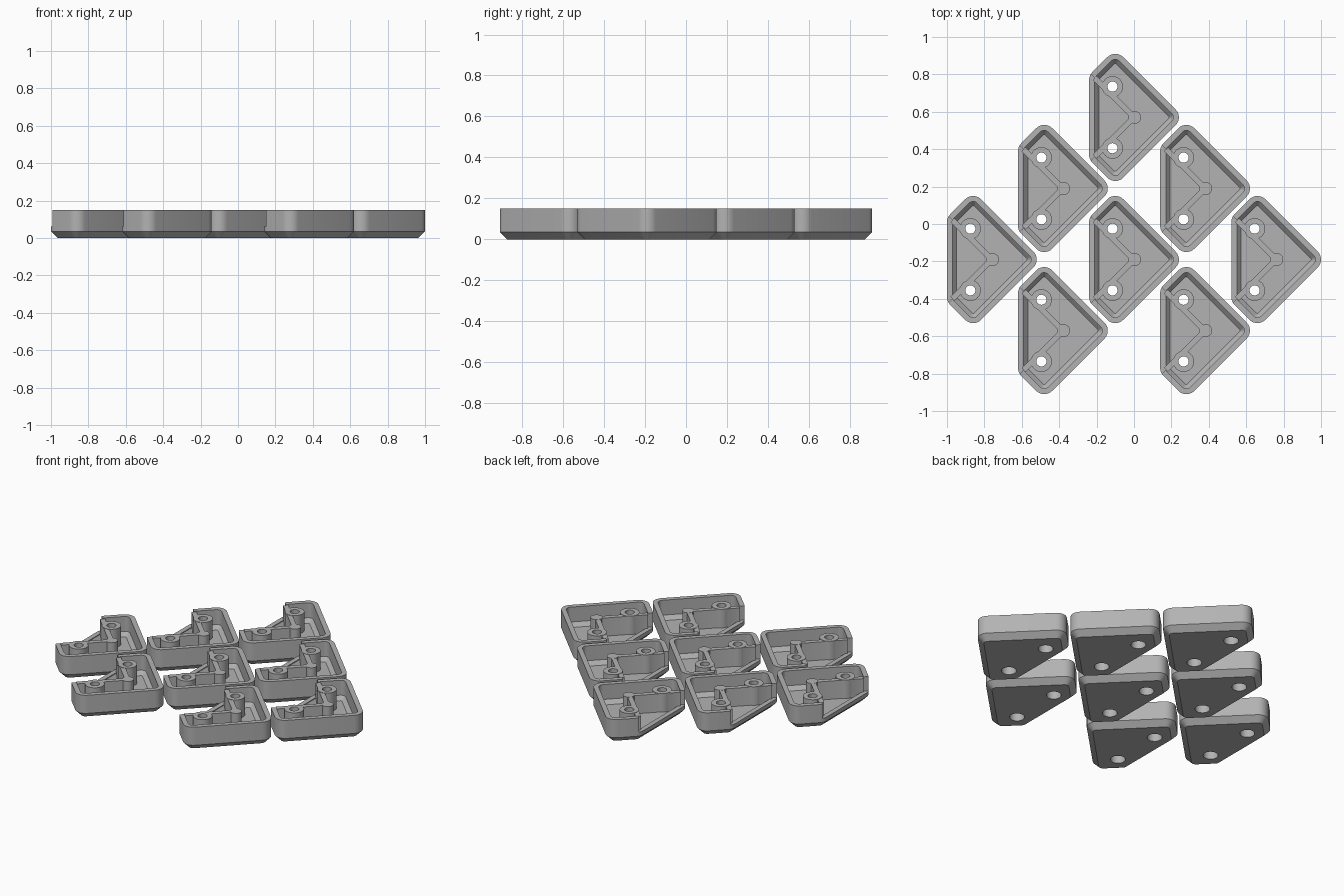
import bpy, bmesh, math

if "Cube" in bpy.data.objects:
    bpy.data.objects.remove(bpy.data.objects["Cube"])

grey = bpy.data.materials.new("mid grey")
grey.diffuse_color = (0.45, 0.45, 0.45, 1)
grey.use_nodes = True
grey.node_tree.nodes["Principled BSDF"].inputs["Base Color"].default_value = grey.diffuse_color

# core outline of one bracket, counter-clockwise; the radius is added around it
CORE = [(0.18, 0), (-0.10, 0.28), (-0.18, 0.20), (-0.18, -0.20), (-0.10, -0.28)]
RADIUS = 0.06


def new_object(name, bm):
    bmesh.ops.recalc_face_normals(bm, faces=bm.faces)
    mesh = bpy.data.meshes.new(name)
    bm.to_mesh(mesh)
    bm.free()
    ob = bpy.data.objects.new(name, mesh)
    bpy.context.collection.objects.link(ob)
    return ob


def outline(inset, steps=7):
    """Rounded outline, moved inward by the inset."""
    r, pts, n = RADIUS - inset, [], len(CORE)
    for i, (x, y) in enumerate(CORE):
        px, py = CORE[i - 1]
        nx, ny = CORE[(i + 1) % n]
        a = math.atan2(y - py, x - px) - math.pi / 2
        b = math.atan2(ny - y, nx - x) - math.pi / 2
        b = a + (b - a) % (2 * math.pi)
        for s in range(steps + 1):
            t = a + (b - a) * s / steps
            pts.append((x + r * math.cos(t), y + r * math.sin(t)))
    return pts


def loft(name, profile):
    bm = bmesh.new()
    rings = [[bm.verts.new((x, y, z)) for x, y in outline(d)] for d, z in profile]
    for lo, hi in zip(rings, rings[1:]):
        for i in range(len(lo)):
            j = (i + 1) % len(lo)
            bm.faces.new((lo[i], lo[j], hi[j], hi[i]))
    bm.faces.new(rings[0])
    bm.faces.new(rings[-1])
    return new_object(name, bm)


def prism(name, pts, z0, z1):
    bm = bmesh.new()
    face = bm.faces.new([bm.verts.new((x, y, z0)) for x, y in pts])
    top = bmesh.ops.extrude_face_region(bm, geom=[face])["geom"]
    bmesh.ops.translate(bm, vec=(0, 0, z1 - z0),
                        verts=[v for v in top if isinstance(v, bmesh.types.BMVert)])
    return new_object(name, bm)


def cylinder(name, x, y, r, z0, z1, n=32):
    pts = [(x + r * math.cos(2 * math.pi * i / n),
            y + r * math.sin(2 * math.pi * i / n)) for i in range(n)]
    return prism(name, pts, z0, z1)


# tray: chamfered underside, full-height wall, sloped edge around the floor
tray = loft("tray", [(0.035, 0), (0, 0.035), (0, 0.15), (0.03, 0.15),
                     (0.03, 0.055), (0.052, 0.03)])
helpers = []


def combine(helper, operation):
    mod = tray.modifiers.new(helper.name, 'BOOLEAN')
    mod.operation = operation
    mod.solver = 'EXACT'
    mod.object = helper
    helper.hide_render = True
    helpers.append(helper)


# open the long side down to a low lip
combine(prism("side_opening", [(0, 0), (-0.4, 0.4), (-0.4, -0.4)], 0.06, 0.3), 'DIFFERENCE')

# bent rib from corner to corner, with a round post at its bend
upper = [(0.0212, 0), (-0.199, 0.2205), (-0.2205, 0.199), (-0.0212, 0)]
lower = [(x, -y) for x, y in reversed(upper[1:3])]
combine(prism("bent_rib", upper + lower, 0.02, 0.146), 'UNION')
combine(cylinder("bend_post", 0.004, 0, 0.034, 0.021, 0.147), 'UNION')

# screw bosses, through holes and wider recesses from below
for s in (-1, 1):
    combine(cylinder("screw_boss", -0.115, s * 0.165, 0.056, 0.022, 0.148), 'UNION')
for s in (-1, 1):
    combine(cylinder("screw_hole", -0.115, s * 0.165, 0.027, -0.1, 0.3), 'DIFFERENCE')
    combine(cylinder("screw_recess", -0.115, s * 0.165, 0.043, -0.1, 0.09), 'DIFFERENCE')

# bake the finished bracket and remove the helpers
graph = bpy.context.evaluated_depsgraph_get()
graph.update()
bracket_mesh = bpy.data.meshes.new_from_object(tray.evaluated_get(graph))
bracket_mesh.name = "corner_bracket"
bracket_mesh.materials.clear()
bracket_mesh.materials.append(grey)
for ob in helpers + [tray]:
    bpy.data.objects.remove(ob)

# eight brackets on a diagonal grid
S = 0.38
PLACES = [(-2, -0.5), (-1, 0.5), (0, 1.5), (-1, -1.5),
          (0, -0.5), (1, 0.5), (1, -1.5), (2, -0.5)]
for i, (u, v) in enumerate(PLACES):
    ob = bpy.data.objects.new(f"corner_bracket_{i + 1}", bracket_mesh)
    ob.location = (u * S, v * S, 0)
    bpy.context.collection.objects.link(ob)
    ob.select_set(True)
    bpy.context.view_layer.objects.active = ob
bpy.ops.object.shade_smooth_by_angle(angle=math.radians(30))
